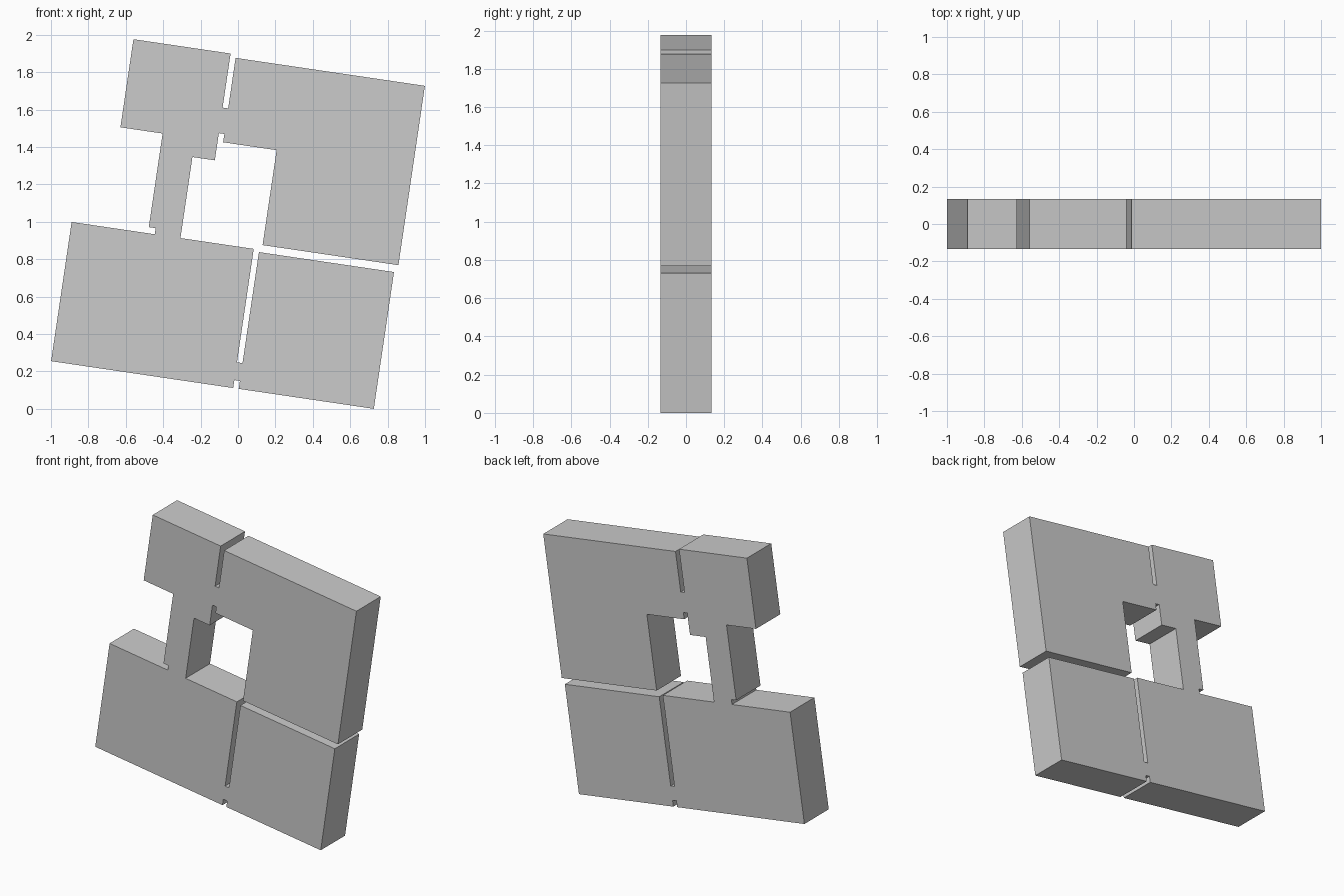
import bpy, bmesh, math
from mathutils import Matrix, Vector

if "Cube" in bpy.data.objects:
    bpy.data.objects.remove(bpy.data.objects["Cube"])

TILT = math.radians(8.4)
HALF_DEPTH = 0.133

# Outline in the untilted frame (u right, v up), running around each block in turn
lower_left_base = [(0, 0), (.984, 0), (.984, .043), (1.014, .043)]
lower_right_block = [(1.014, 0), (1.744, 0), (1.744, .739), (1.014, .739)]
lower_slot = [(1.014, .139), (.984, .139), (.984, .752)]
window_left = [(.588, .752), (.588, 1.19), (.709, 1.19)]
upper_notch = [(.709, 1.337), (.739, 1.337)]
upper_right_block = [(.739, 1.292), (1.028, 1.292), (1.028, .779),
                     (1.762, .779), (1.762, 1.748), (.739, 1.748)]
upper_slot = [(.739, 1.475), (.709, 1.475)]
upper_left_block = [(.709, 1.767), (.184, 1.767), (.184, 1.291)]
neck_left = [(.412, 1.291), (.412, .785), (.449, .785), (.449, .752), (0, .752)]

outline = (lower_left_base + lower_right_block + lower_slot + window_left
           + upper_notch + upper_right_block + upper_slot
           + upper_left_block + neck_left)

# Extrude the outline through the depth
bm = bmesh.new()
face = bm.faces.new([bm.verts.new((u, -HALF_DEPTH, v)) for u, v in outline])
ext = bmesh.ops.extrude_face_region(bm, geom=[face], use_keep_orig=True)
back = [g for g in ext["geom"] if isinstance(g, bmesh.types.BMVert)]
bmesh.ops.translate(bm, verts=back, vec=(0, 2 * HALF_DEPTH, 0))
bmesh.ops.recalc_face_normals(bm, faces=bm.faces)

# Lean the panel, then centre it and stand it on the ground
bm.transform(Matrix.Rotation(TILT, 4, 'Y'))
xs = [v.co.x for v in bm.verts]
zs = [v.co.z for v in bm.verts]
bm.transform(Matrix.Translation(Vector((-(min(xs) + max(xs)) / 2, 0, -min(zs)))))

mesh = bpy.data.meshes.new("tilted_window_panel")
bm.to_mesh(mesh)
bm.free()
panel = bpy.data.objects.new("tilted_window_panel", mesh)
bpy.context.collection.objects.link(panel)
